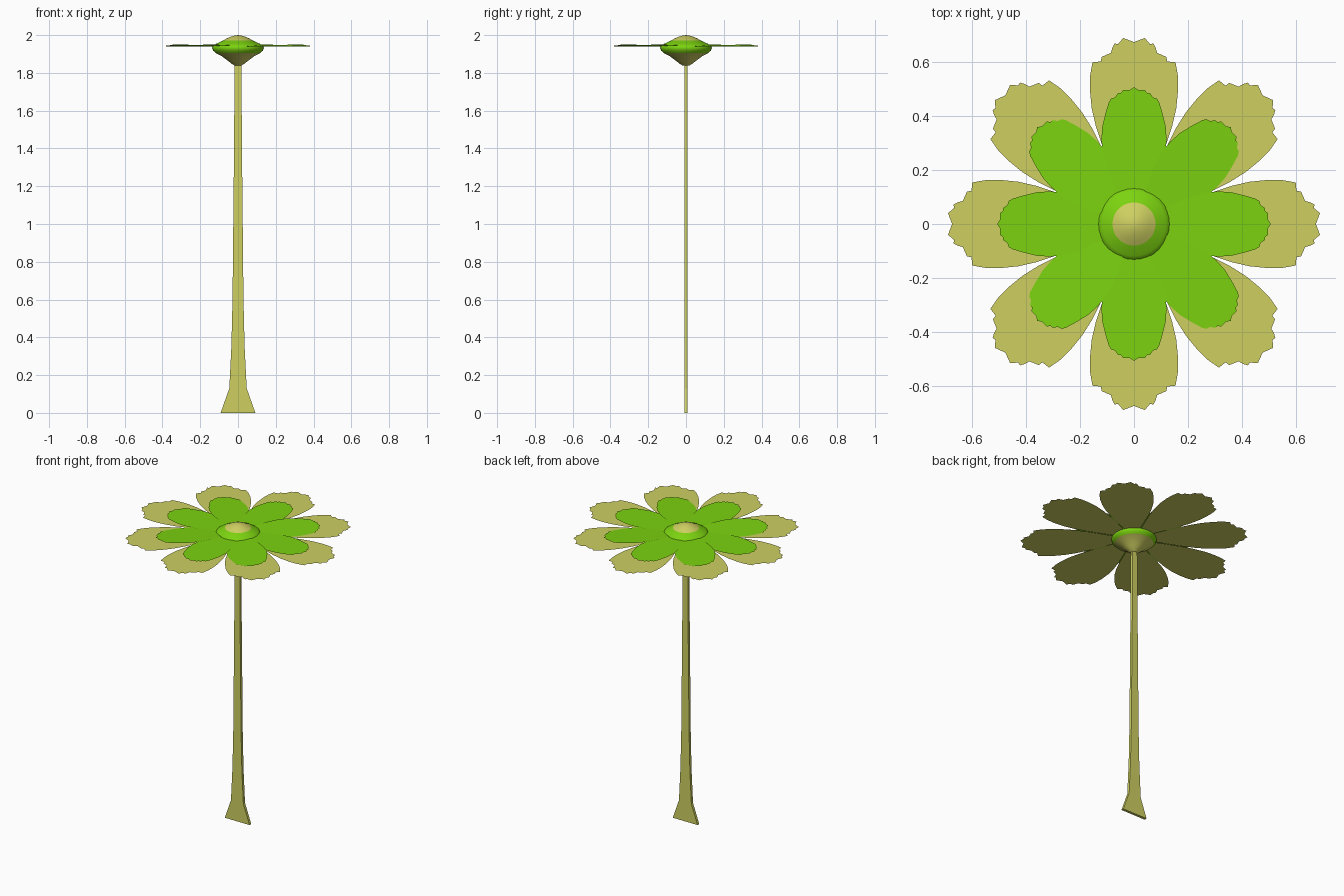
import bpy, bmesh, math
from mathutils import Matrix

if "Cube" in bpy.data.objects:
    bpy.data.objects.remove(bpy.data.objects["Cube"])


def material(name, rgb):
    m = bpy.data.materials.new(name)
    m.diffuse_color = (*rgb, 1)
    m.use_nodes = True
    m.node_tree.nodes["Principled BSDF"].inputs["Base Color"].default_value = m.diffuse_color
    return m


OLIVE = material("olive yellow", (0.62, 0.63, 0.12))
GREEN = material("leaf green", (0.20, 0.65, 0.005))


def finish(bm, name, mat, smooth=False):
    me = bpy.data.meshes.new(name)
    bm.to_mesh(me)
    bm.free()
    me.materials.append(mat)
    for p in me.polygons:
        p.use_smooth = smooth
    ob = bpy.data.objects.new(name, me)
    bpy.context.collection.objects.link(ob)
    return ob


def petal_ring(name, half, z, mat, diagonal_twist):
    """Eight thin petals; half = (distance from centre, half width), base to tip."""
    outline = [(r, -w) for r, w in half] + [(r, w) for r, w in reversed(half) if w]
    for i in range(8):
        bm = bmesh.new()
        bm.faces.new([bm.verts.new((r, w, 0)) for r, w in outline])
        twist = math.radians(diagonal_twist if i % 2 else 0)
        bm.transform(Matrix.Translation((0, 0, z))
                     @ Matrix.Rotation(i * math.pi / 4, 4, 'Z')
                     @ Matrix.Rotation(twist, 4, 'X'))
        finish(bm, f"{name}_{i + 1}", mat)


def lathe(name, profile, mat, sides=32):
    """Spin a (radius, height) profile, listed bottom to top, around z."""
    bm = bmesh.new()
    rings = []
    for r, z in profile:
        n = sides if r else 1
        rings.append([bm.verts.new((r * math.cos(2 * math.pi * k / sides),
                                    r * math.sin(2 * math.pi * k / sides), z))
                      for k in range(n)])
    for a, b in zip(rings, rings[1:]):
        for k in range(sides):
            j = (k + 1) % sides
            if len(b) == 1:
                bm.faces.new((a[k], a[j], b[0]))
            else:
                bm.faces.new((a[k], a[j], b[j], b[k]))
    return finish(bm, name, mat, True)


# Outer petals, ragged at the tip
petal_ring("outer_petal", [
    (0.08, 0.03), (0.20, 0.081), (0.28, 0.114), (0.36, 0.141), (0.43, 0.157),
    (0.50, 0.164), (0.55, 0.163), (0.60, 0.154), (0.603, 0.123), (0.62, 0.12),
    (0.635, 0.086), (0.655, 0.08), (0.67, 0.072), (0.667, 0.06),
    (0.69, 0.04), (0.675, 0)], 1.936, OLIVE, 0)

# Inner petals, the diagonal ones twisted so that they overlap
petal_ring("inner_petal", [
    (0.08, 0.04), (0.14, 0.070), (0.20, 0.098), (0.26, 0.115), (0.31, 0.121),
    (0.36, 0.118), (0.41, 0.106), (0.45, 0.094), (0.465, 0.085), (0.47, 0.07),
    (0.485, 0.06), (0.487, 0.048), (0.498, 0.04), (0.498, 0.015),
    (0.508, 0)], 1.944, GREEN, 2.5)

# Flower centre: lower cup, green ring and dome
lathe("lower_cup", [(0.016, 1.838), (0.03, 1.846), (0.055, 1.865), (0.085, 1.888),
                    (0.118, 1.905)], OLIVE)
lathe("green_ring", [(0.118, 1.905), (0.132, 1.918), (0.137, 1.932), (0.133, 1.943),
                     (0.118, 1.953), (0.08, 1.971)], GREEN)
lathe("centre_dome", [(0.08, 1.971), (0.06, 1.982), (0.04, 1.991), (0.02, 1.997),
                      (0, 2.0)], OLIVE)

# Flat stem with a flared foot
stem = [(0.092, 0), (0.046, 0.13), (0.035, 0.35), (0.029, 0.60), (0.025, 1.0),
        (0.021, 1.4), (0.018, 1.86)]
bm = bmesh.new()
sections = [[bm.verts.new(c) for c in ((-w, -0.009, z), (w, -0.009, z),
                                       (w, 0.009, z), (-w, 0.009, z))] for w, z in stem]
for a, b in zip(sections, sections[1:]):
    for k in range(4):
        j = (k + 1) % 4
        bm.faces.new((a[k], a[j], b[j], b[k]))
bm.faces.new(sections[0][::-1])
bm.faces.new(sections[-1])
finish(bm, "stem", OLIVE)
